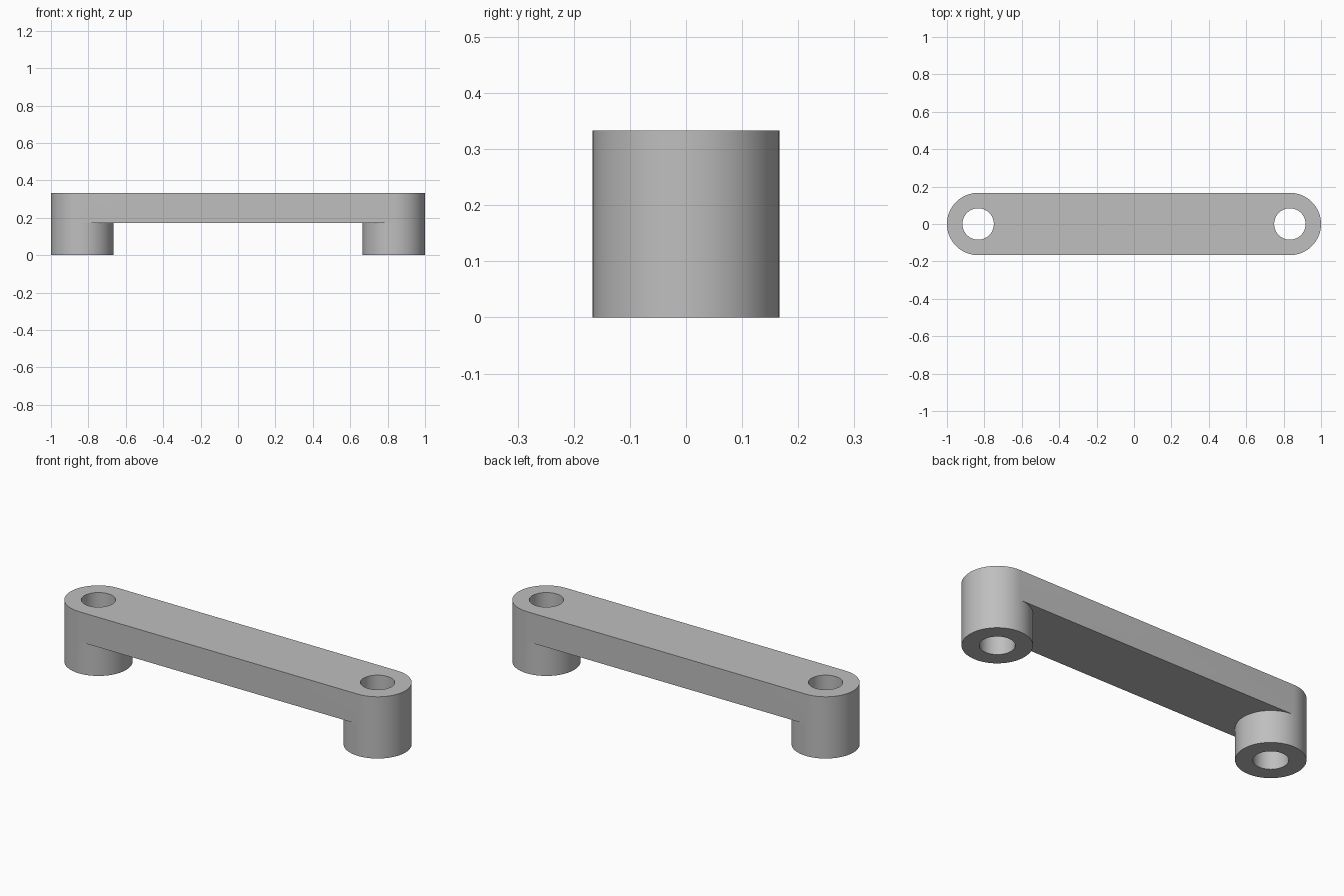
import bpy, bmesh
from math import sin, cos, pi

cube = bpy.data.objects.get("Cube")
if cube:
    bpy.data.objects.remove(cube, do_unlink=True)

R, BORE = 1 / 6, 0.084        # boss and hole radii
CX = 1 - R                    # boss centre distance
TOP, UNDER = 1 / 3, 0.172     # bar top and underside heights
N = 64                        # sides per circle

mat = bpy.data.materials.new("light grey")
mat.use_nodes = True
grey = (0.52, 0.52, 0.52, 1)
mat.diffuse_color = grey
mat.node_tree.nodes["Principled BSDF"].inputs["Base Color"].default_value = grey

bm = bmesh.new()


def ring(side, radius, z):
    """Circle of vertices, starting at -y and going round the outer end first."""
    angles = [-pi / 2 + 2 * pi * i / N for i in range(N)]
    return [bm.verts.new((side * (CX + radius * cos(a)), radius * sin(a), z))
            for a in angles]


def bridge(a, b, count=N):
    for i in range(count):
        j = (i + 1) % N
        bm.faces.new((a[i], a[j], b[j], b[i]))


def inner_half(r):
    return r[N // 2:] + r[:1]


# Bosses with through holes, rounded bar ends on their outer halves
ends = []
for side in (-1, 1):
    foot, mid, top = (ring(side, R, z) for z in (0, UNDER, TOP))
    hole_foot, hole_top = (ring(side, BORE, z) for z in (0, TOP))
    bridge(foot, mid)
    bridge(mid, top, N // 2)
    bridge(hole_foot, hole_top)
    bridge(foot, hole_foot)
    bridge(top, hole_top)
    ends.append((mid, top))

# Bar between the bosses: underside, top and two straight sides
(mid_a, top_a), (mid_b, top_b) = ends
for a, b in ((mid_a, mid_b), (top_a, top_b)):
    bm.faces.new(inner_half(a) + inner_half(b)[::-1])
for i in (0, N // 2):
    bm.faces.new((mid_a[i], mid_b[i], top_b[i], top_a[i]))

bmesh.ops.recalc_face_normals(bm, faces=bm.faces)
mesh = bpy.data.meshes.new("handle_bar")
bm.to_mesh(mesh)
bm.free()
mesh.materials.append(mat)
handle = bpy.data.objects.new("handle_bar", mesh)
bpy.context.collection.objects.link(handle)

# Smooth round walls, keep rims sharp
bpy.ops.object.select_all(action="DESELECT")
handle.select_set(True)
bpy.context.view_layer.objects.active = handle
bpy.ops.object.shade_smooth_by_angle(angle=pi / 6)
